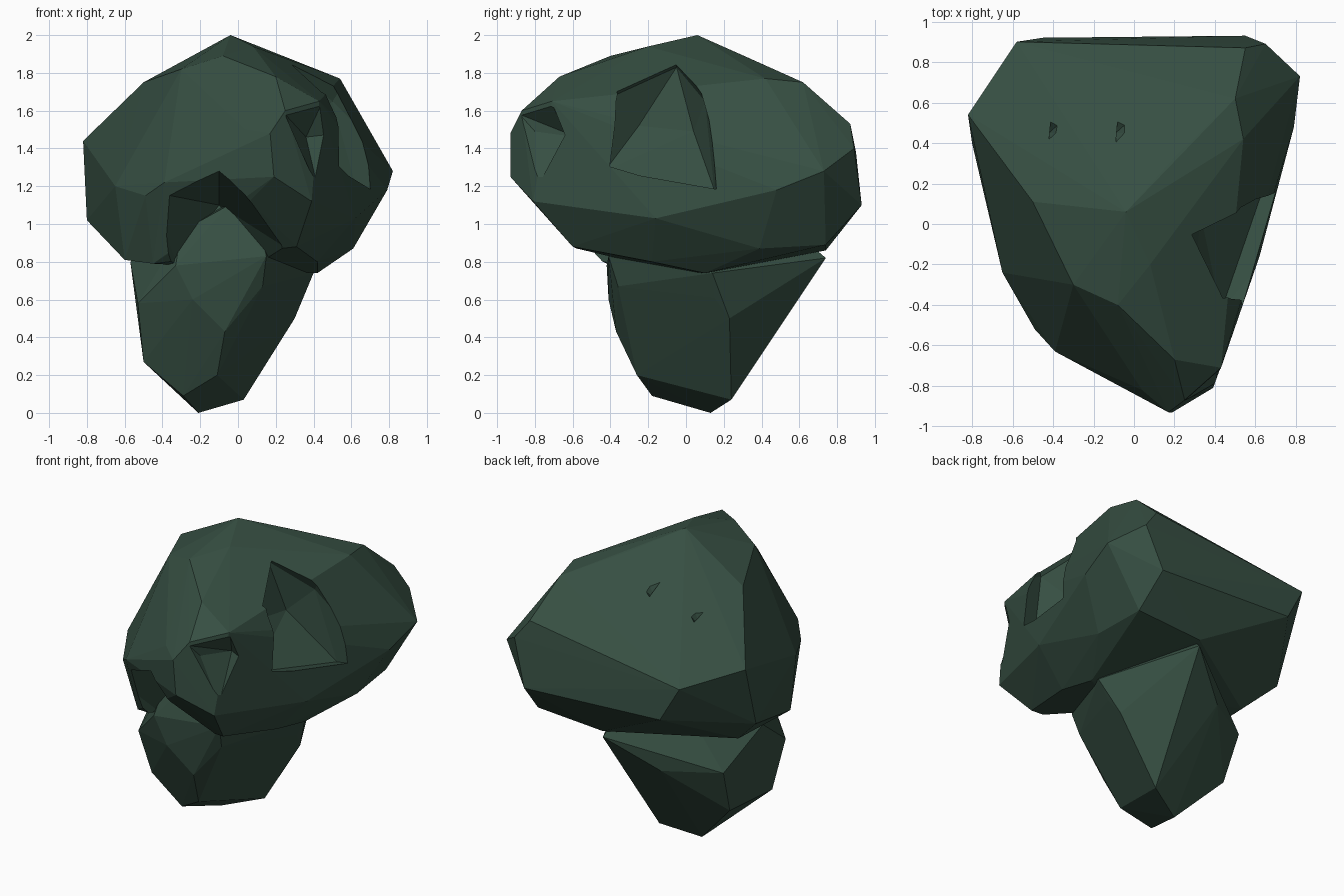
import bpy
import bmesh

# Remove the default cube only
default_cube = bpy.data.objects.get("Cube")
if default_cube:
    bpy.data.objects.remove(default_cube, do_unlink=True)

# Single dark green stone colour
stone = bpy.data.materials.new("dark_green_stone")
stone.use_nodes = True
colour = (.037, .078, .055, 1)
stone.diffuse_color = colour
stone.node_tree.nodes["Principled BSDF"].inputs["Base Color"].default_value = colour


def hull_object(name, points):
    """Make a flat-faced chunk of stone wrapped around a few corner points."""
    mesh = bpy.data.meshes.new(name)
    bm = bmesh.new()
    for point in points:
        bm.verts.new(point)
    result = bmesh.ops.convex_hull(bm, input=bm.verts)
    loose = set(result["geom_interior"]) | set(result["geom_unused"])
    spare = [item for item in loose if isinstance(item, bmesh.types.BMVert)]
    bmesh.ops.delete(bm, geom=spare, context="VERTS")
    bmesh.ops.recalc_face_normals(bm, faces=bm.faces)
    bm.to_mesh(mesh)
    bm.free()
    mesh.materials.append(stone)
    obj = bpy.data.objects.new(name, mesh)
    bpy.context.collection.objects.link(obj)
    return obj


def carve(target, name, points):
    """Subtract a hull-shaped chip from the target and discard the cutter."""
    cutter = hull_object(name, points)
    cutter.hide_render = True
    modifier = target.modifiers.new(name, "BOOLEAN")
    modifier.operation = "DIFFERENCE"
    modifier.solver = "EXACT"
    modifier.object = cutter
    depsgraph = bpy.context.evaluated_depsgraph_get()
    carved = bpy.data.meshes.new_from_object(target.evaluated_get(depsgraph))
    target.modifiers.clear()
    target.data = carved
    bpy.data.objects.remove(cutter, do_unlink=True)


# Crown ridge and sloping top of the overhanging boulder
crown = [
    (-.04, .06, 2), (.08, .16, 1.94), (.08, -.2, 1.94), (.2, .33, 1.88),
    (-.08, -.4, 1.89), (-.3, -.3, 1.82), (-.5, .11, 1.75),
    (.54, .42, 1.77), (.5, .62, 1.75), (.2, -.67, 1.78),
]
# Widest band around the boulder
girth = [
    (-.82, .54, 1.44), (-.58, .9, 1.38), (.55, .87, 1.53), (.65, .89, 1.4),
    (.82, .73, 1.28), (.79, .48, 1.18), (.55, .93, 1.1), (-.45, .92, 1.15),
    (-.8, .4, 1.02), (-.65, -.24, 1.2), (-.49, -.52, 1.15),
    (-.39, -.63, 1.22), (-.1, -.71, 1.36), (.63, .14, 1.2), (.62, -.16, 1.03),
]
# Projecting beak at the front
beak = [
    (.17, -.93, 1.48), (.19, -.93, 1.25), (.04, -.82, 1.5), (.06, -.8, 1.12),
    (.39, -.81, 1.12), (.25, -.87, 1.6), (.43, -.71, 1.65), (.31, -.6, .88),
]
# Lower rim where the boulder meets the neck
rim = [
    (.61, .39, .87), (.58, .74, .89), (.1, .74, .86), (-.6, .3, .83),
    (.42, .1, .74), (.42, -.18, .8), (-.6, -.25, .81), (-.45, -.42, .79),
    (.15, -.4, .85),
]
boulder = hull_object("boulder_cap", crown + girth + beak + rim)

# Undercut below the front brow
carve(boulder, "brow_undercut", [
    (-.46, -.75, 1.17), (-.1, -.9, 1.32), (.06, -.84, 1.1), (.29, -.66, .85),
    (.15, -.36, .82), (-.1, -.25, 1.1), (-.33, -.38, .8), (-.42, -.6, .7),
    (0, -.9, .7),
])

# Broken hollow in the upper flank
carve(boulder, "flank_hollow", [
    (.26, -.05, 1.83), (.3, -.25, 1.52), (.33, .04, 1.49), (.42, -.38, 1.68),
    (.43, -.43, 1.28), (.63, .15, 1.18), (.5, .1, 1.65), (.95, -.3, 1.4),
    (.95, .2, 1.2), (.8, -.1, 2.1),
])

# Notch in the cheek beneath the beak's upper corner
carve(boulder, "cheek_notch", [
    (.25, -.88, 1.58), (.44, -.71, 1.63), (.36, -.58, 1.46), (.28, -.8, 1.49),
    (.7, -.8, 1.5), (.42, -.8, 1.2), (.4, -.95, 1.5),
])

# Thin chips in the sloping back of the crown
for name, left, depth in [("wide_chip", -.42, 1.58), ("narrow_chip", -.09, 1.68)]:
    carve(boulder, name, [
        (left, .3, 2), (left + .05, .76, 1.9), (left + .17, .6, 1.9),
        (left, .45, depth), (left + .12, .45, 1.9),
    ])

# Tapered neck and foot
foot = [
    (-.21, .13, 0), (.03, .24, .07), (-.29, -.18, .09), (-.11, -.26, .2),
    (-.5, -.2, .27), (-.5, .25, .3), (-.05, .42, .4),
]
neck = [
    (-.24, -.41, .6), (-.07, -.37, .43), (.13, -.36, .67), (.15, -.41, .83),
    (-.33, -.42, .78), (-.53, -.3, .58), (-.53, .36, .6), (.3, .23, .5),
    (.33, .15, .61), (.4, .14, .74), (.1, .74, .82), (-.2, .55, .6),
    (-.57, 0, .8), (-.05, -.32, 1.1), (-.3, -.35, .96), (.12, -.36, .96),
    (0, .3, 1.2),
]
hull_object("neck_and_foot", foot + neck)
